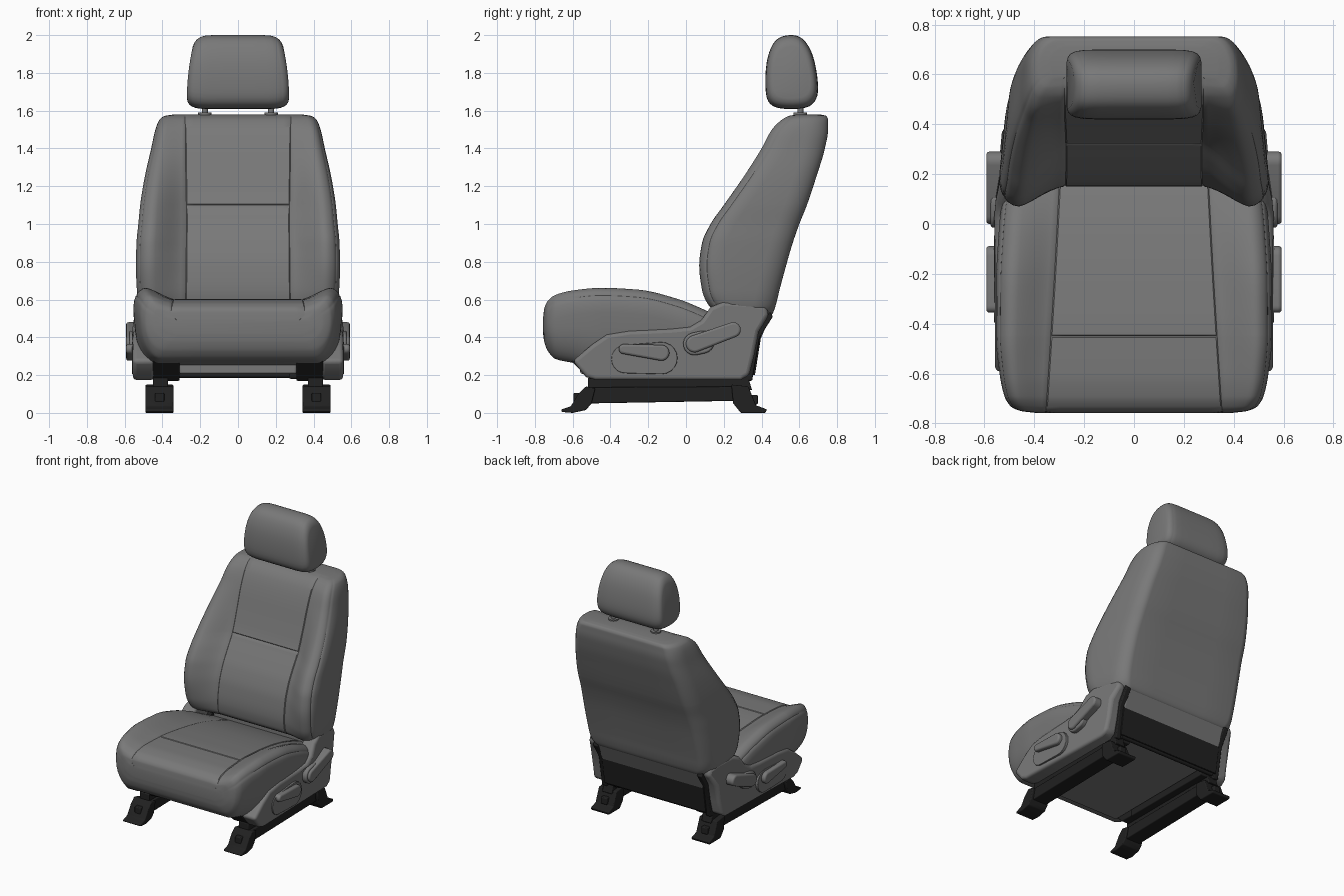
import bpy, bmesh, math
from mathutils import Vector

cube = bpy.data.objects.get("Cube")
if cube:
    bpy.data.objects.remove(cube, do_unlink=True)


def material(name, value):
    m = bpy.data.materials.new(name)
    m.use_nodes = True
    color = (value, value, value, 1)
    m.diffuse_color = color
    bsdf = m.node_tree.nodes["Principled BSDF"]
    bsdf.inputs["Base Color"].default_value = color
    bsdf.inputs["Roughness"].default_value = 0.7
    return m


FABRIC = material("grey upholstery", 0.19)
PLASTIC = material("grey plastic", 0.19)
METAL = material("black metal", 0.015)


def loft(name, rings, mat):
    """Join closed rings of points into a capped, smooth-shaded body."""
    bm = bmesh.new()
    rows = [[bm.verts.new(p) for p in ring] for ring in rings]
    n = len(rows[0])
    for a, b in zip(rows, rows[1:]):
        for i in range(n):
            j = (i + 1) % n
            bm.faces.new((a[i], a[j], b[j], b[i]))
    bm.faces.new(rows[0])
    bm.faces.new(rows[-1])
    bmesh.ops.recalc_face_normals(bm, faces=bm.faces)
    mesh = bpy.data.meshes.new(name)
    bm.to_mesh(mesh)
    bm.free()
    mesh.materials.append(mat)
    ob = bpy.data.objects.new(name, mesh)
    bpy.context.collection.objects.link(ob)
    bpy.ops.object.select_all(action="DESELECT")
    ob.select_set(True)
    bpy.context.view_layer.objects.active = ob
    bpy.ops.object.shade_smooth_by_angle(angle=math.radians(40))
    return ob


def prism(name, outline, x0, x1, mat, bevel, mirror=True, segments=3):
    """Extrude a (y, z) outline along x."""
    rings = [[(x, y, z) for y, z in outline] for x in (x0, x1)]
    ob = loft(name, rings, mat)
    mod = ob.modifiers.new("Bevel", "BEVEL")
    mod.width, mod.segments = bevel, segments
    mod.limit_method, mod.angle_limit = "ANGLE", math.radians(35)
    if mirror:
        ob.modifiers.new("Mirror", "MIRROR")
    return ob


def rect(y0, y1, z0, z1):
    return [(y0, z0), (y1, z0), (y1, z1), (y0, z1)]


def smooth_loop(points, steps=4):
    """Closed smooth curve through 2D points."""
    out, n = [], len(points)
    for i in range(n):
        p, a, b, q = (Vector(points[(i + k) % n]) for k in (-1, 0, 1, 2))
        for s in range(steps):
            t = s / steps
            out.append(a + 0.5 * t * (b - p + t * (2 * p - 5 * a + 4 * b - q
                                                   + t * (3 * a - p - 3 * b + q))))
    return out


def capsule(p, r, q, s, steps=10):
    """Outline around two circles, p on the front end and q on the rear end."""
    p, q = Vector(p), Vector(q)
    tilt = math.atan2(q.y - p.y, q.x - p.x)
    out = []
    for c, rad, start in ((p, r, 0.5), (q, s, -0.5)):
        for k in range(steps + 1):
            a = tilt + math.pi * (start + k / steps)
            out.append((c.x + rad * math.cos(a), c.y + rad * math.sin(a)))
    return out


def stations(table, steps=5):
    """Refine a table of section values with monotone cubic interpolation."""
    def slope(i, c):
        return (table[i + 1][c] - table[i][c]) / (table[i + 1][0] - table[i][0])

    def tangent(i, c):
        if i == 0:
            return slope(0, c)
        if i == len(table) - 1:
            return slope(i - 1, c)
        a, b = slope(i - 1, c), slope(i, c)
        return 2 * a * b / (a + b) if a * b > 0 else 0

    def at(i, t):
        h = table[i + 1][0] - table[i][0]
        row = [table[i][0] + t * h]
        for c in range(1, len(table[0])):
            d = table[i + 1][c] - table[i][c]
            m0, m1 = h * tangent(i, c), h * tangent(i + 1, c)
            row.append(table[i][c] + t * (m0 + t * (3 * d - 2 * m0 - m1 + t * (m0 + m1 - 2 * d))))
        return row

    rows = [at(i, s / steps) for i in range(len(table) - 1) for s in range(steps)]
    return rows + [list(table[-1])]


def section(w, panel, bolster, far, seam, taper, far_rx, far_ry, dip):
    """Padded cross-section: flat panel, side bolsters and stitched grooves."""
    sgn = 1 if far > panel else -1
    depth = abs(far - bolster)
    seam = min(seam, 0.8 * w)
    pts = [(seam * k, panel + sgn * dip) for k in (0, 0.3, 0.6, 0.85)]
    pts += [(seam - 0.005, panel + sgn * dip), (seam, panel + sgn * 0.005), (seam + 0.005, panel)]
    xc = seam + 0.66 * (w - seam)
    for k in range(1, 8):
        t = k / 8
        ease = 0.5 * t + 0.5 * t * t * (3 - 2 * t)
        pts.append((seam + 0.005 + (xc - seam - 0.005) * t, panel + (bolster - panel) * ease))
    ry = min(0.13, 0.45 * depth)
    for deg in (0, 15, 30, 41, 45, 49, 60, 75, 90):
        a = math.radians(deg)
        r = 0.97 if deg == 45 else 1
        pts.append((xc + r * (w - xc) * math.sin(a), bolster + sgn * ry * (1 - r * math.cos(a))))
    rx, ry = min(far_rx, 0.4 * w), min(far_ry, 0.5 * depth)
    for k in range(9):
        a = math.radians(90 * k / 8)
        pts.append((w - rx + rx * math.cos(a), far - sgn * ry * (1 - math.sin(a))))
    pts += [((w - rx) * k, far) for k in (0.5, 0)]
    # The sides lean in towards the far face
    pts = [(x * (1 - taper * max(0, (d - bolster) * sgn)), d) for x, d in pts]
    return pts + [(-x, d) for x, d in pts[-2:0:-1]]


def padded(name, table, axis, cross_seam, seam, seam_slope, *corner):
    rows = stations(table)
    near = min(rows, key=lambda r: abs(r[0] - cross_seam))
    k = rows.index(near)
    groove = []
    for other in (rows[k - 1], rows[k + 1]):
        f = 0.005 / abs(other[0] - near[0])
        groove.append([a + (b - a) * f for a, b in zip(near, other)])
    rows[k:k + 1] = [groove[0], near, groove[1]]
    rings = []
    for row in rows:
        pts = section(*row[1:], seam + seam_slope * row[0], *corner, 0.005 if row is near else 0)
        rings.append([(x, d, row[0]) if axis == "z" else (x, row[0], d) for x, d in pts])
    return loft(name, rings, FABRIC)


# Backrest: height, half width, panel, bolster, rear
padded("backrest", [
    (.50, .44, .28, .28, .42), (.52, .50, .22, .20, .455), (.57, .535, .16, .12, .475),
    (.65, .548, .15, .085, .495), (.78, .553, .165, .07, .53), (.9, .55, .205, .085, .565),
    (1, .54, .26, .13, .60), (1.1, .53, .32, .2, .64), (1.25, .505, .375, .305, .69),
    (1.4, .47, .425, .40, .735), (1.5, .447, .47, .455, .752), (1.55, .425, .51, .505, .752),
    (1.572, .395, .55, .545, .742), (1.58, .34, .59, .59, .71)],
    "z", 1.1, .28, 0, .18, .08, .12)

# Cushion: depth, half width, panel, bolster, underside
padded("seat_cushion", [
    (-.757, .40, .49, .50, .42), (-.75, .46, .54, .555, .375), (-.73, .505, .565, .595, .325),
    (-.69, .53, .585, .625, .285), (-.6, .55, .60, .648, .265), (-.45, .565, .602, .662, .225),
    (-.25, .565, .585, .652, .22), (-.05, .555, .555, .605, .22), (.1, .54, .52, .545, .23),
    (.25, .5, .47, .47, .25), (.36, .44, .42, .42, .3), (.38, .4, .4, .4, .32)],
    "y", -.45, .31, -.06, .16, .1, .22)
prism("cushion_underside", rect(-.56, .36, .207, .29), -.31, .31, FABRIC, .01, False)
prism("backrest_lower_flap", [(.3, .38), (.39, .38), (.455, .53), (.3, .53)],
      -.42, .42, FABRIC, .01, False)

# Headrest
profile = smooth_loop([(.50, 1.612), (.435, 1.65), (.42, 1.75), (.432, 1.88), (.475, 1.972),
                       (.55, 2), (.62, 1.978), (.672, 1.89), (.698, 1.75), (.688, 1.66), (.63, 1.615)])
half = [(.08, 1), (.16, 1), (.205, .987), (.23, .96), (.234, .948), (.238, .946),
        (.255, .89), (.266, .81), (.271, .7)]
sizes = [(-x, s) for x, s in reversed(half)] + half
middle = Vector((.56, 1.8))
rings = []
for x, s in sizes:
    ring = [middle + (p - middle) * s for p in profile]
    rings.append([(x * (1 - .17 * max(0, (p.y - 1.65) / .35) ** 2), p.x, p.y) for p in ring])
loft("headrest", rings, FABRIC)


def cylinder(name, center, radius, length, mat, along_x=False):
    rot = (0, math.pi / 2, 0) if along_x else (0, 0, 0)
    bpy.ops.mesh.primitive_cylinder_add(vertices=20, radius=radius, depth=length,
                                        location=center, rotation=rot)
    ob = bpy.context.object
    ob.name = name
    ob.data.materials.append(mat)
    bpy.ops.object.shade_smooth_by_angle()


for side, sx in (("left", 1), ("right", -1)):
    cylinder(side + "_headrest_post", (sx * .175, .605, 1.6), .016, .12, PLASTIC)
    cylinder(side + "_post_collar", (sx * .175, .605, 1.582), .036, .014, PLASTIC)

# Side trim, leaning in at the top and rear, and levers
trim = prism("side_trim", [
    (-.6, .275), (-.53, .19), (-.48, .175), (.29, .175), (.335, .2), (.36, .3),
    (.385, .43), (.44, .52), (.425, .56), (.35, .58), (.2, .588), (.13, .56),
    (.08, .49), (.02, .455), (-.08, .445), (-.3, .435), (-.42, .415), (-.5, .36)],
    .44, .558, PLASTIC, .022, segments=4)
for v in trim.data.vertices:
    if v.co.x > .5:
        v.co.x -= .2 * max(0, v.co.y - .2) + .15 * max(0, v.co.z - .45)
prism("trim_raised_panel", capsule((-.32, .285), .075, (-.13, .29), .085), .54, .562, PLASTIC, .003)
prism("cushion_lever", capsule((-.33, .338), .026, (-.13, .318), .042), .54, .592, PLASTIC, .012)
prism("recliner_hub", capsule((.045, .365), .06, (.09, .375), .06), .52, .575, PLASTIC, .01)
prism("recliner_lever", capsule((.045, .365), .045, (.25, .44), .04), .52, .592, PLASTIC, .012)

# Rails, feet and risers
prism("upper_rail", [(-.52, .13), (.35, .12), (.33, .185), (-.52, .185)], .37, .45, METAL, .006)
prism("lower_rail", [(-.52, .05), (.33, .065), (.33, .14), (-.52, .135)], .355, .47, METAL, .006)
prism("front_foot", [(-.66, .018), (-.61, .035), (-.57, .1), (-.53, .14), (-.48, .13),
                     (-.5, .05), (-.53, .015), (-.6, .0), (-.66, .005)], .342, .49, METAL, .006)
prism("rear_foot", [(.24, .15), (.33, .14), (.37, .04), (.43, .018), (.42, 0),
                    (.29, .0), (.25, .05)], .342, .49, METAL, .006)
for name, y, z in (("front_foot_bolt", -.57, .085), ("rear_foot_bolt", .36, .075)):
    prism(name, rect(y - .025, y + .02, z - .03, z + .02), .39, .44, METAL, .006)
prism("front_riser", [(-.62, .285), (-.5, .17), (-.4, .17), (-.4, .28)], .31, .45, METAL, .006)
prism("hinge_bracket", [(.2, .17), (.35, .17), (.39, .4), (.46, .51), (.43, .56),
                        (.32, .54), (.2, .38)], .41, .45, METAL, .006)
prism("inner_rail_bracket", rect(-.45, .33, .17, .25), .315, .4, METAL, .006)

# Rear frame and underseat units
prism("rear_panel", [(.345, .2), (.365, .2), (.4, .42), (.38, .42)], -.42, .42, METAL, .004, False)
cylinder("rear_cross_tube", (0, .34, .2), .015, .8, METAL, True)
for k, y in enumerate((-.3, -.1, .1)):
    prism("underseat_unit_%d" % (k + 1), rect(y, y + .12, .18, .21), .27, .34, METAL, .01, False)
